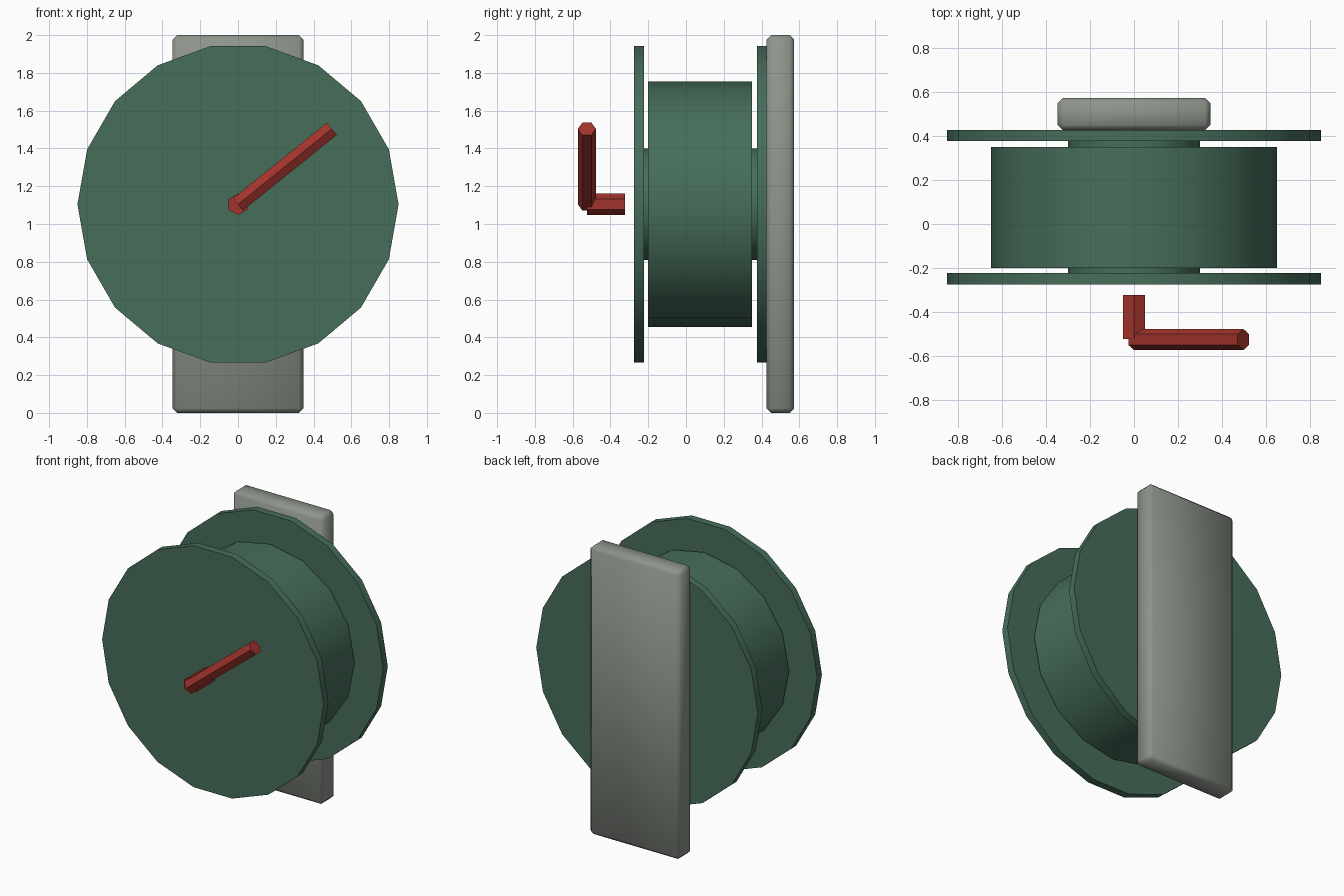
import bpy
import bmesh
import math
from mathutils import Vector

if "Cube" in bpy.data.objects:
    bpy.data.objects.remove(bpy.data.objects["Cube"], do_unlink=True)


def make_material(name, rgb):
    mat = bpy.data.materials.new(name)
    mat.use_nodes = True
    color = (*rgb, 1.0)
    mat.diffuse_color = color
    mat.node_tree.nodes["Principled BSDF"].inputs["Base Color"].default_value = color
    return mat


green = make_material("reel_green", (0.062, 0.155, 0.102))
grey = make_material("plate_grey", (0.27, 0.30, 0.26))
red = make_material("crank_red", (0.36, 0.034, 0.025))


def add_object(name, bm, mat):
    bmesh.ops.recalc_face_normals(bm, faces=bm.faces)
    mesh = bpy.data.meshes.new(name)
    bm.to_mesh(mesh)
    bm.free()
    mesh.materials.append(mat)
    obj = bpy.data.objects.new(name, mesh)
    bpy.context.collection.objects.link(obj)
    bpy.ops.object.select_all(action="DESELECT")
    obj.select_set(True)
    bpy.context.view_layer.objects.active = obj
    bpy.ops.object.shade_smooth_by_angle(angle=math.radians(50))
    return obj


def prism(name, start, end, radius, sides, first, mat):
    """Capped regular prism; 'first' points to its first corner."""
    start, end, u = Vector(start), Vector(end), Vector(first)
    w = (end - start).normalized().cross(u)
    bm = bmesh.new()
    rings = []
    for centre in (start, end):
        angles = [math.tau * i / sides for i in range(sides)]
        rings.append([bm.verts.new(centre + radius * (math.cos(t) * u + math.sin(t) * w))
                      for t in angles])
        bm.faces.new(rings[-1])
    for i in range(sides):
        j = (i + 1) % sides
        bm.faces.new((rings[0][i], rings[0][j], rings[1][j], rings[1][i]))
    return add_object(name, bm, mat)


AXIS_Z = 1.104
X, Y, Z = (1, 0, 0), (0, 1, 0), (0, 0, 1)

# Reel: two flanges, hub and wound drum
for name, y0, y1, radius, sides in (
        ("front_flange", -0.275, -0.223, 0.85, 18),
        ("back_flange", 0.377, 0.427, 0.85, 18),
        ("hub", -0.23, 0.385, 0.30, 18),
        ("drum", -0.20, 0.35, 0.65, 16)):
    prism(name, (0, y0, AXIS_Z), (0, y1, AXIS_Z), radius, sides, X, green)

# Crank: short shaft and slanted arm
prism("crank_shaft", (0, -0.523, AXIS_Z), (0, -0.323, AXIS_Z), 0.057, 6, Z, red)
prism("crank_arm", (0, -0.525, AXIS_Z), (0.497, -0.525, 1.504), 0.048, 6, Y, red)

# Wall plate with bevelled edges
bm = bmesh.new()
bmesh.ops.create_cube(bm, size=1)
bmesh.ops.scale(bm, vec=(0.694, 0.147, 2.0), verts=bm.verts)
bmesh.ops.translate(bm, vec=(0, 0.4995, 1.0), verts=bm.verts)
bmesh.ops.bevel(bm, geom=bm.edges[:], offset=0.024, segments=1, affect="EDGES")
add_object("wall_plate", bm, grey)
